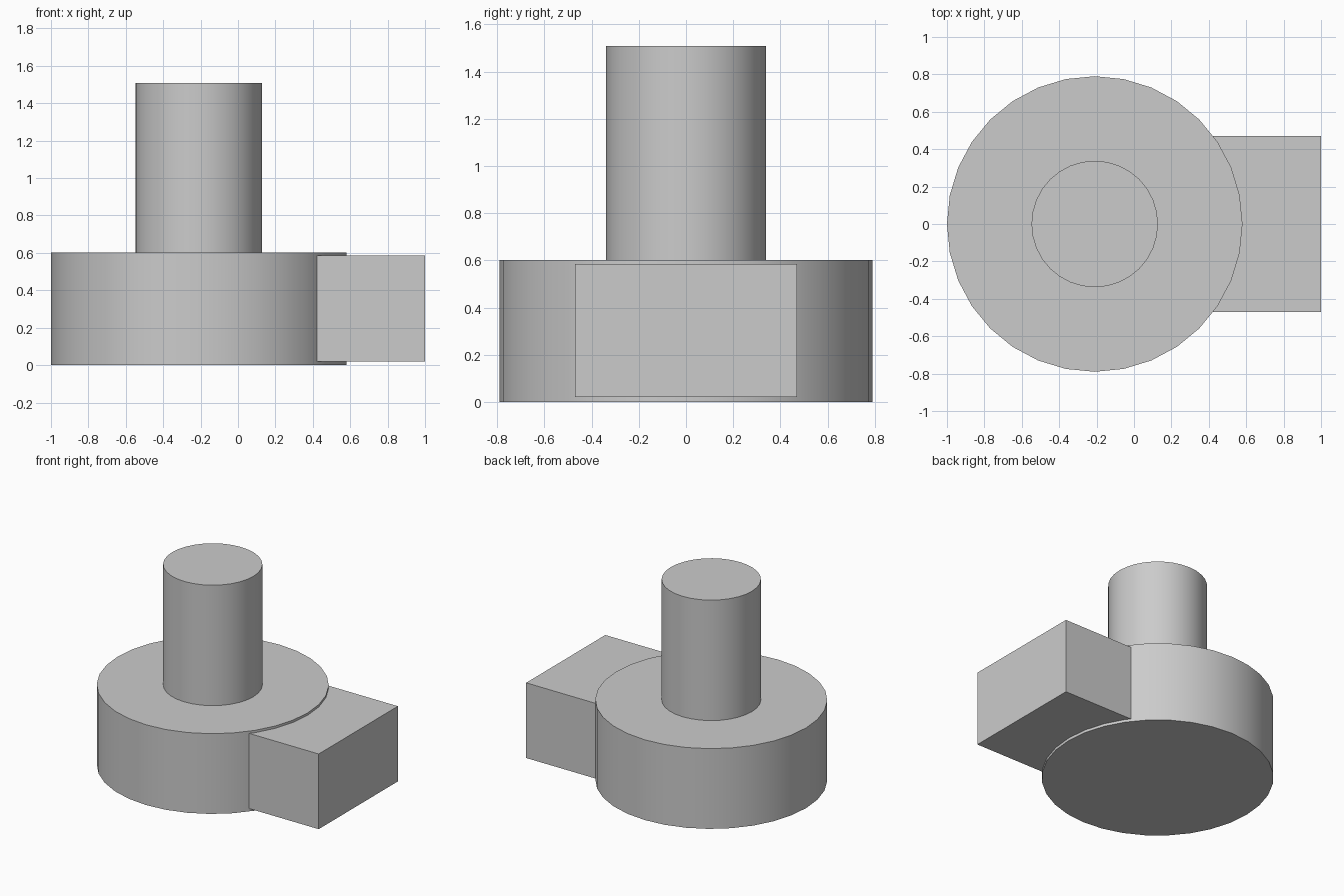
import bpy
import math

cube = bpy.data.objects.get("Cube")
if cube:
    bpy.data.objects.remove(cube, do_unlink=True)

grey = bpy.data.materials.new("plain_grey")
grey.use_nodes = True
grey.diffuse_color = (0.6, 0.6, 0.6, 1)
grey.node_tree.nodes["Principled BSDF"].inputs["Base Color"].default_value = (0.6, 0.6, 0.6, 1)

AXIS_X = -0.21  # shared centre of the round parts


def cylinder(name, radius, bottom, top):
    bpy.ops.mesh.primitive_cylinder_add(
        vertices=32, radius=radius, depth=top - bottom,
        location=(AXIS_X, 0, (bottom + top) / 2))
    obj = bpy.context.object
    obj.name = name
    obj.data.materials.append(grey)
    bpy.ops.object.shade_smooth_by_angle(angle=math.radians(30))


# Wide round base and the narrow post standing on it
cylinder("round_base", 0.79, 0, 0.603)
cylinder("post", 0.338, 0.603, 1.508)

# Block projecting from the base on the left, its inner end buried in the base
bpy.ops.mesh.primitive_cube_add(size=1, location=(0.6, 0, 0.303))
block = bpy.context.object
block.name = "side_block"
block.scale = (0.8, 0.94, 0.565)
bpy.ops.object.transform_apply(location=False, rotation=False, scale=True)
block.data.materials.append(grey)
